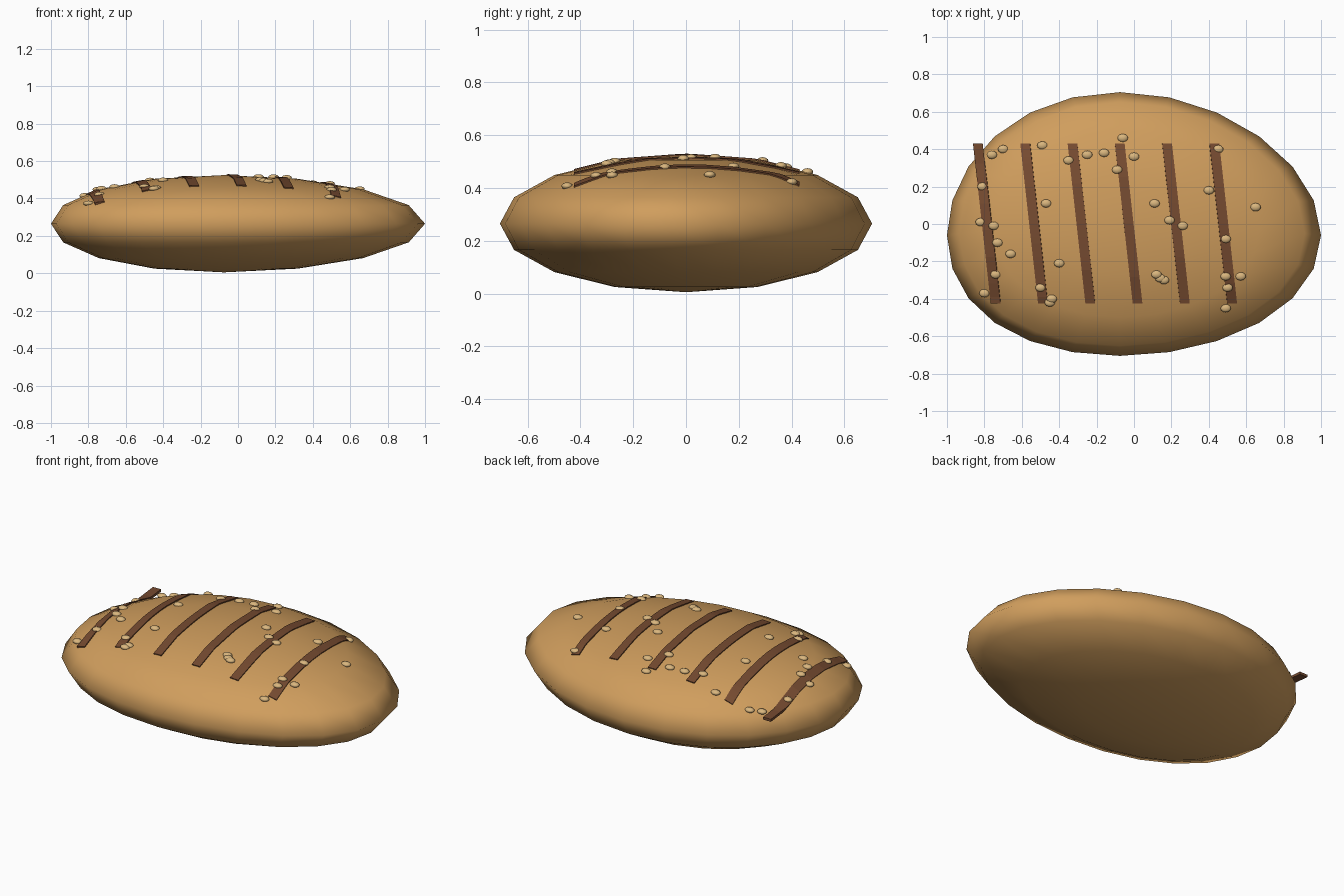
import bpy
import bmesh
from mathutils import Vector, Matrix
from mathutils.bvhtree import BVHTree

cube = bpy.data.objects.get("Cube")
if cube:
    bpy.data.objects.remove(cube, do_unlink=True)


def make_material(name, color):
    mat = bpy.data.materials.new(name)
    mat.use_nodes = True
    mat.diffuse_color = (*color, 1)
    for node in mat.node_tree.nodes:
        if node.type == 'BSDF_PRINCIPLED':
            node.inputs["Base Color"].default_value = (*color, 1)
            node.inputs["Roughness"].default_value = 0.8
    return mat


crust = make_material("golden crust", (0.63, 0.34, 0.11))
char = make_material("grill brown", (0.18, 0.07, 0.03))
sesame = make_material("pale seed", (0.7, 0.47, 0.21))


def add_object(name, bm, mat, smooth=False):
    mesh = bpy.data.meshes.new(name)
    bm.to_mesh(mesh)
    bm.free()
    mesh.materials.append(mat)
    for poly in mesh.polygons:
        poly.use_smooth = smooth
    obj = bpy.data.objects.new(name, mesh)
    bpy.context.collection.objects.link(obj)
    return obj


# Loaf: flattened sphere, slightly bent and pushed toward one end
bm = bmesh.new()
bmesh.ops.create_uvsphere(bm, u_segments=24, v_segments=8, radius=1)
for v in bm.verts:
    x, y, z = v.co
    v.co = (x + 0.075 * (x * x - 1), 0.705 * y - 0.06 * x * x, 0.265 + 0.26 * z)
surface = BVHTree.FromBMesh(bm)
add_object("loaf", bm, crust, smooth=True)


def height(x, y, fallback=0.37):
    hit = surface.ray_cast(Vector((x, y, 2)), Vector((0, 0, -1)))[0]
    return max(hit.z, fallback) if hit else fallback


# Grill marks: slanted ribbons laid over the top
STEPS = 24
for i in range(6):
    bm = bmesh.new()
    rows = []
    for s in range(STEPS + 1):
        t = s / STEPS
        y = -0.425 + 0.855 * t
        x = -0.74 - 0.095 * t + 0.253 * i
        rows.append([bm.verts.new((x + dx, y, height(x + dx, y) + 0.006))
                     for dx in (-0.026, 0.026)])
    for a, b in zip(rows, rows[1:]):
        bm.faces.new((a[0], a[1], b[1], b[0]))
    stripe = add_object(f"grill_mark_{i + 1}", bm, char)
    solid = stripe.modifiers.new("thickness", 'SOLIDIFY')
    solid.thickness = 0.015
    solid.offset = -1

# Seeds: small flattened ellipsoids, placed in hundredths of a unit
SPOTS = [(-76, 37), (-70, 40), (-49, 42), (-35, 34), (-25, 37), (-16, 38),
         (-6, 46), (0, 36), (-9, 29), (-47, 11), (-81, 20), (-82, 1),
         (-75, -1), (-73, -10), (-66, -16), (-74, -27), (-80, -37),
         (-40, -21), (-50, -34), (-45, -42), (-44, -40), (11, 11), (19, 2),
         (26, -1), (40, 18), (45, 40), (65, 9), (49, -8), (49, -28),
         (57, -28), (50, -34), (49, -45), (12, -27), (14, -29), (16, -30)]
bm = bmesh.new()
for px, py in SPOTS:
    x, y = px / 100, py / 100
    place = (Matrix.Translation((x, y, height(x, y) + 0.003))
             @ Matrix.Diagonal((0.028, 0.022, 0.014, 1)))
    bmesh.ops.create_uvsphere(bm, u_segments=12, v_segments=8, radius=1, matrix=place)
add_object("seeds", bm, sesame, smooth=True)
